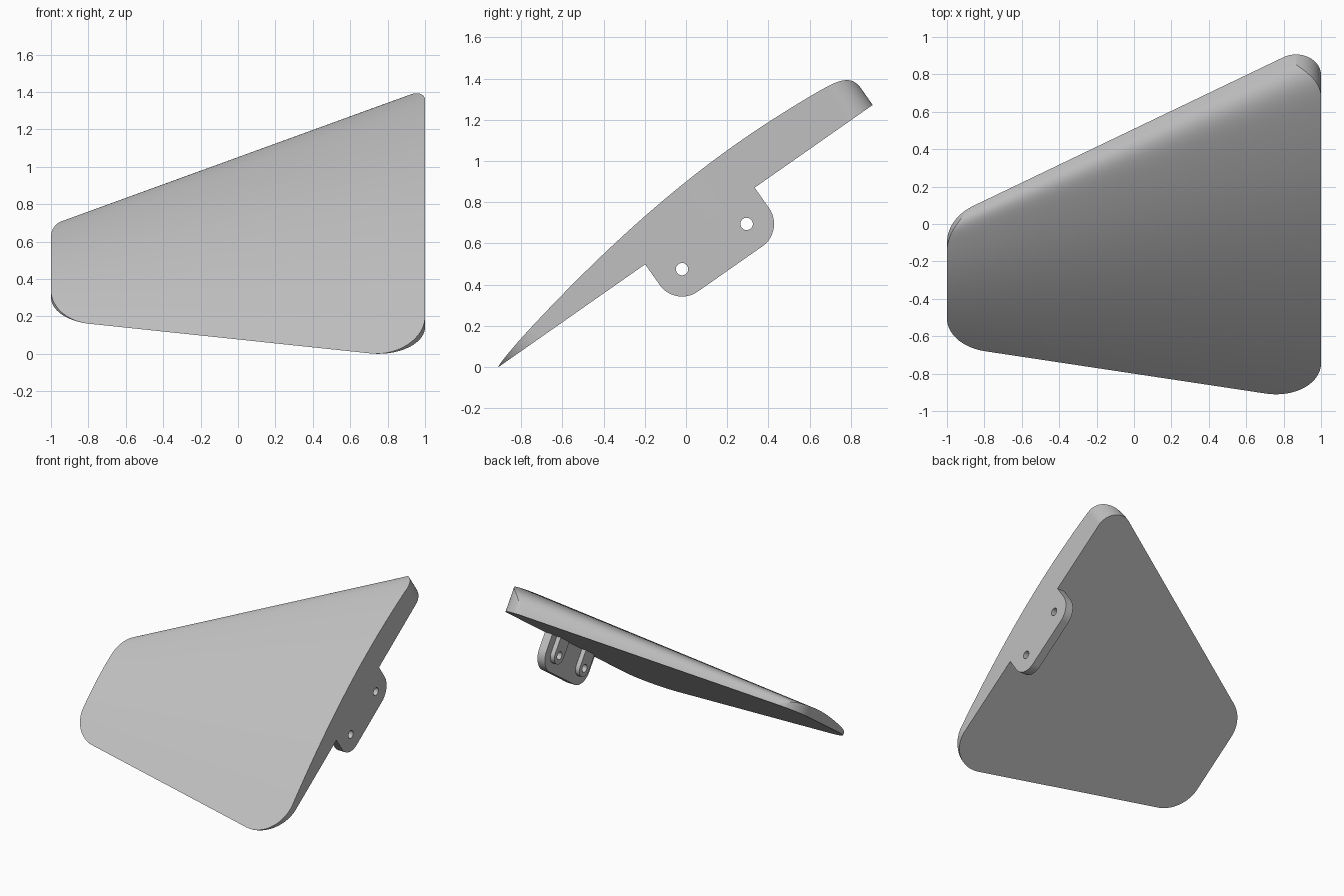
import bpy, bmesh
from math import sqrt, exp, pi, cos, sin, radians
from mathutils import Matrix

if "Cube" in bpy.data.objects:
    bpy.data.objects.remove(bpy.data.objects["Cube"], do_unlink=True)

GREY = (0.53, 0.53, 0.53, 1)
mat = bpy.data.materials.new("plain grey")
mat.use_nodes = True
mat.diffuse_color = GREY
mat.node_tree.nodes["Principled BSDF"].inputs["Base Color"].default_value = GREY

# Parts are laid out flat (span, chord, height), then tilted into place
TILT = Matrix.Translation((0, -0.91, 0)) @ Matrix.Rotation(radians(35), 4, 'X')

# Straight thin and thick edges in plan: chord position = a + b * span
THIN = (0.134, -0.184)
THICK = (1.732, 0.585)


def edge(line, x):
    return line[0] + line[1] * x


def rounded_edge(line, sign, r_tip, r_root, x):
    """Edge position with its two plan corners rounded off."""
    slope = sqrt(1 + line[1] ** 2)
    for end, r in ((-1, r_tip), (1, r_root)):
        xc = end * (1 - r)
        tangent = xc - sign * r * line[1] / slope
        if (x - tangent) * end > 0:
            centre = edge(line, xc) - sign * r * slope
            return centre + sign * sqrt(max(0, r * r - (x - xc) ** 2))
    return edge(line, x)


def height(x, u):
    """Flat-bottomed foil with a blunt nose along the thick edge."""
    nose, tail = edge(THICK, x), edge(THIN, x)
    chord = nose - tail
    s = min(1, max(0, (nose - u) / chord))
    return chord * sqrt(s) * (1 - s) * (0.245 + 0.22 * exp(-s / 0.07))


def finish(name, mesh):
    obj = bpy.data.objects.new(name, mesh)
    bpy.context.collection.objects.link(obj)
    mesh.materials.clear()
    mesh.materials.append(mat)
    bpy.ops.object.select_all(action='DESELECT')
    obj.select_set(True)
    bpy.context.view_layer.objects.active = obj
    bpy.ops.object.shade_smooth_by_angle(angle=radians(30))
    return obj


# Wing panel: rows across the chord, closer together at the rounded ends
N = 48
spans = [-1 + 0.3 * (i / 24) ** 2 for i in range(25)]
spans += [-0.7 + 1.35 * i / 12 for i in range(1, 12)]
spans += [1 - 0.35 * (i / 36) ** 2 for i in range(36, -1, -1)]
bm = bmesh.new()
top, base = [], []
for x in spans:
    lo = rounded_edge(THIN, -1, 0.25, 0.25, x)
    hi = rounded_edge(THICK, 1, 0.28, 0.134, x)
    chord_pts = [hi - (hi - lo) * (j / N) ** 2 for j in range(N + 1)]
    top.append([bm.verts.new((x, u, height(x, u))) for u in chord_pts])
    base.append([bm.verts.new((x, u, 0)) for u in chord_pts])
for i in range(len(spans) - 1):
    for j in range(N):
        for g in (top, base):
            bm.faces.new((g[i][j], g[i + 1][j], g[i + 1][j + 1], g[i][j + 1]))
    for j in (0, N):
        bm.faces.new((top[i][j], top[i + 1][j], base[i + 1][j], base[i][j]))
for i in (0, -1):
    for j in range(N):
        bm.faces.new((top[i][j], top[i][j + 1], base[i][j + 1], base[i][j]))
bmesh.ops.remove_doubles(bm, verts=bm.verts, dist=0.0005)
bmesh.ops.recalc_face_normals(bm, faces=bm.faces)
bm.transform(TILT)
wing = bpy.data.meshes.new("wing_panel")
bm.to_mesh(wing)
bm.free()
finish("wing_panel", wing)


# Mounting bracket pieces: flat outlines with pin holes, given thickness
def arc(cx, cy, r, a0, a1, n=20):
    return [(cx + r * cos(radians(a0 + (a1 - a0) * i / n)),
             cy + r * sin(radians(a0 + (a1 - a0) * i / n))) for i in range(n + 1)]


def plate(name, outline, holes, x0, x1):
    cu = bpy.data.curves.new(name, 'CURVE')
    cu.dimensions = '2D'
    cu.fill_mode = 'BOTH'
    cu.extrude = (x1 - x0) / 2
    for pts in [outline] + [arc(u, PIN_Z, 0.03, 0, 360, 32)[:-1] for u in holes]:
        sp = cu.splines.new('POLY')
        sp.points.add(len(pts) - 1)
        for p, (u, h) in zip(sp.points, pts):
            p.co = (u, h, 0, 1)
        sp.use_cyclic_u = True
    tmp = bpy.data.objects.new(name + "_outline", cu)
    bpy.context.collection.objects.link(tmp)
    deps = bpy.context.evaluated_depsgraph_get()
    mesh = bpy.data.meshes.new_from_object(tmp.evaluated_get(deps))
    bpy.data.objects.remove(tmp, do_unlink=True)
    upright = Matrix(((0, 0, 1, (x0 + x1) / 2), (1, 0, 0, 0), (0, 1, 0, 0), (0, 0, 0, 1)))
    mesh.transform(TILT @ upright)
    bm = bmesh.new()
    bm.from_mesh(mesh)
    bmesh.ops.remove_doubles(bm, verts=bm.verts, dist=0.0001)
    bmesh.ops.recalc_face_normals(bm, faces=bm.faces)
    bm.to_mesh(mesh)
    bm.free()
    finish(name, mesh)


PIN_Z = -0.122
PINS = (1.002, 1.385)
R = 0.133
tab = ([(PINS[0] - R, 0)] + arc(PINS[0], PIN_Z, R, 180, 270)
       + arc(PINS[1], PIN_Z, R, 270, 360) + [(PINS[1] + R, 0)])
plate("mounting_tab", tab, PINS, 0.935, 1.0)

# Raised pads around the pin holes on the inner side
for label, u in zip(("front", "back"), PINS):
    pad = [(u - 0.065, 0)] + arc(u, PIN_Z, 0.065, 180, 360) + [(u + 0.065, 0)]
    plate(label + "_pin_pad", pad, (u,), 0.9, 0.935)
